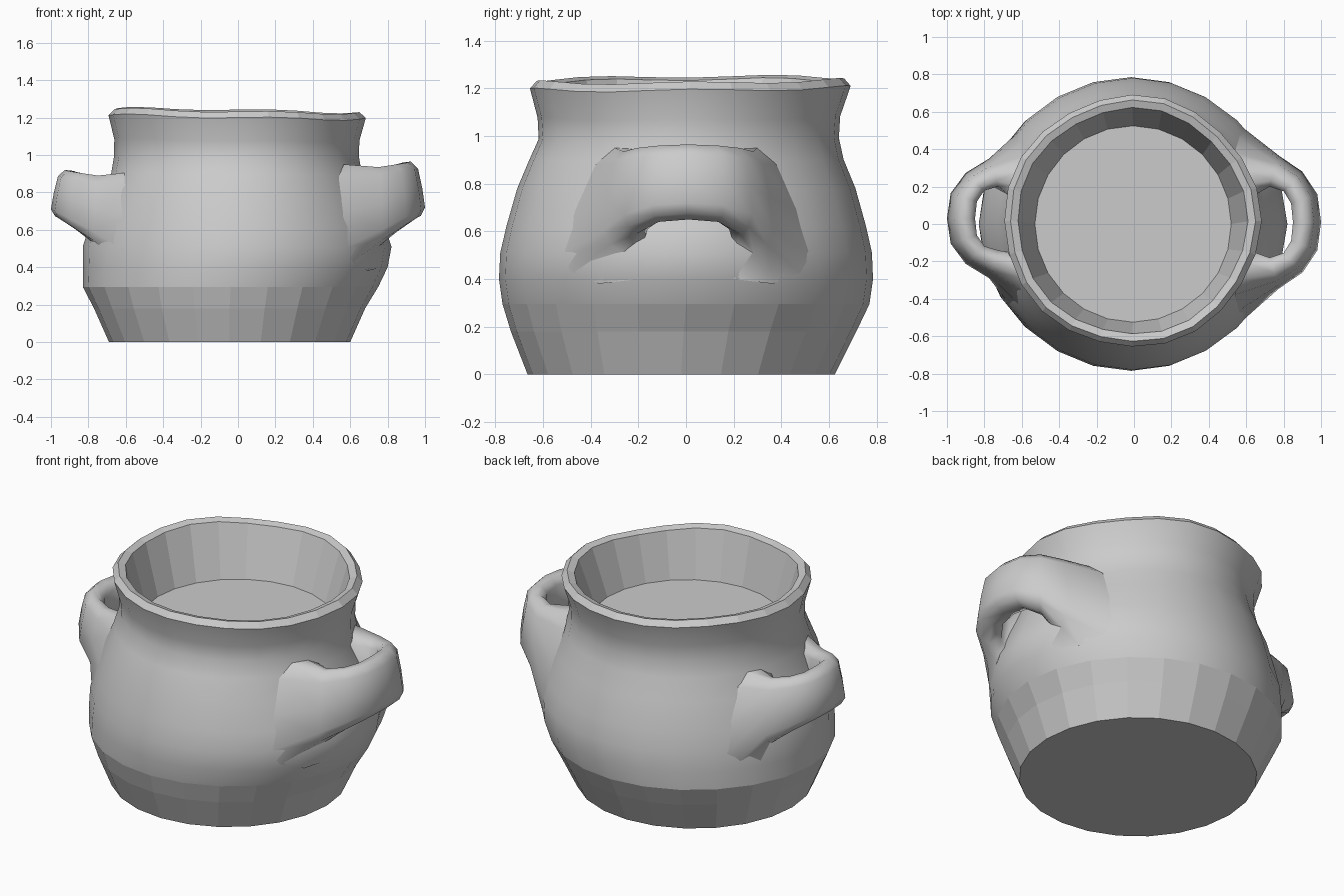
import bpy, bmesh, math

if "Cube" in bpy.data.objects:
    bpy.data.objects.remove(bpy.data.objects["Cube"])

SIDES = 24


def make_object(name, bm):
    bmesh.ops.recalc_face_normals(bm, faces=bm.faces)
    mesh = bpy.data.meshes.new(name)
    bm.to_mesh(mesh)
    bm.free()
    obj = bpy.data.objects.new(name, mesh)
    bpy.context.collection.objects.link(obj)
    return obj


def bridge(bm, a, b, smooth):
    n = len(a)
    for i in range(n):
        j = (i + 1) % n
        bm.faces.new((a[i], a[j], b[j], b[i])).smooth = smooth


# Pot rings: centre x, centre y, radius, z, wobble, side bulge, smooth band above
profile = [
    (-0.045, -0.02, 0.645, 0.00, 0.0, 0.00, False),
    (-0.045, -0.01, 0.725, 0.18, 0.0, 0.00, False),
    (-0.04, 0.00, 0.77, 0.295, 0.0, 0.02, True),
    (-0.015, 0.00, 0.785, 0.40, 0.0, 0.03, True),
    (-0.005, 0.00, 0.78, 0.51, 0.1, 0.045, True),
    (-0.005, 0.00, 0.755, 0.62, 0.2, 0.035, True),
    (-0.01, 0.00, 0.71, 0.78, 0.3, 0.01, True),
    (-0.01, 0.00, 0.66, 0.90, 0.4, 0.01, True),
    (-0.01, 0.01, 0.63, 0.99, 0.5, 0.025, True),
    (-0.01, 0.01, 0.635, 1.08, 0.7, 0.02, True),
    (-0.01, 0.015, 0.673, 1.205, 1.0, 0.015, False),   # lip
    (-0.01, 0.015, 0.645, 1.237, 1.0, 0.01, False),
    (-0.01, 0.015, 0.605, 1.225, 1.0, 0.01, False),
    (-0.005, 0.00, 0.525, 0.94, 0.0, 0.00, False),     # inside floor
]


def pot():
    bm = bmesh.new()
    rings = []
    for cx, cy, r, z, wob, bulge, _ in profile:
        ring = []
        for i in range(SIDES):
            a = math.tau * i / SIDES
            # hand-made unevenness that grows towards the rim
            rr = r + wob * 0.006 * math.sin(5 * a + 1) + bulge * math.cos(a) ** 6
            zz = z + wob * (0.006 * math.sin(5 * a + 1.5) - 0.014 * math.cos(a)
                            + 0.005 * math.sin(a))
            ring.append(bm.verts.new((cx + rr * math.cos(a), cy + rr * math.sin(a), zz)))
        rings.append(ring)
    for k in range(len(rings) - 1):
        bridge(bm, rings[k], rings[k + 1], profile[k][6])
    bm.faces.new(rings[0])
    bm.faces.new(rings[-1])
    make_object("pot", bm)


def wall_radius(z, a):
    """Outer wall radius at height z and angle a from the x axis."""
    for p, q in zip(profile, profile[1:10]):
        if p[3] <= z <= q[3]:
            t = (z - p[3]) / (q[3] - p[3])
            return (p[2] + (q[2] - p[2]) * t
                    + (p[5] + (q[5] - p[5]) * t) * math.cos(a) ** 6)


# Handle sections from the middle to the root (inner xy, outer xy, bottom, top)
half = [
    (0.85, 0.00, 1.00, 0.00, 0.65, 0.965),
    (0.84, 0.10, 0.98, 0.15, 0.64, 0.96),
    (0.80, 0.165, 0.90, 0.27, 0.59, 0.95),
    (0.725, 0.19, 0.775, 0.355, 0.51, 0.935),
]


def handle(name, side, drop, width, y_shift):
    bm = bmesh.new()

    def shape(zb, zt):
        h = zt - zb
        return [(0.0, zt - 0.04), (0.2, zt - 0.005), (0.5, zt), (0.75, zt - 0.12 * h),
                (0.9, zb + 0.55 * h), (1.0, zb + 0.22 * h), (0.85, zb + 0.08 * h),
                (0.5, zb), (0.05, zb + 0.02)]

    def root(sy):
        # flared loop lying on the pot wall, so the handle melts into it
        loop = []
        for t, z in shape(0.38, 0.95 - drop):
            a = math.radians(13 + 29 * width * t)
            r = wall_radius(z, a) - 0.006
            loop.append(bm.verts.new((side * r * math.cos(a) - 0.008,
                                      sy * r * math.sin(a), z)))
        return loop

    def section(s, sy):
        xi, yi, xo, yo, zb, zt = s
        return [bm.verts.new((side * (xi + (xo - xi) * t),
                              sy * width * (yi + (yo - yi) * t) + y_shift, z))
                for t, z in shape(zb, zt - drop)]

    loops = [root(-1)] + [section(s, -1) for s in reversed(half[1:])]
    loops += [section(s, 1) for s in half] + [root(1)]
    for a, b in zip(loops, loops[1:]):
        bridge(bm, a, b, True)
    make_object(name, bm)


pot()
handle("right_handle", 1, 0.0, 1.0, 0.01)
handle("left_handle", -1, 0.045, 0.9, 0.03)
